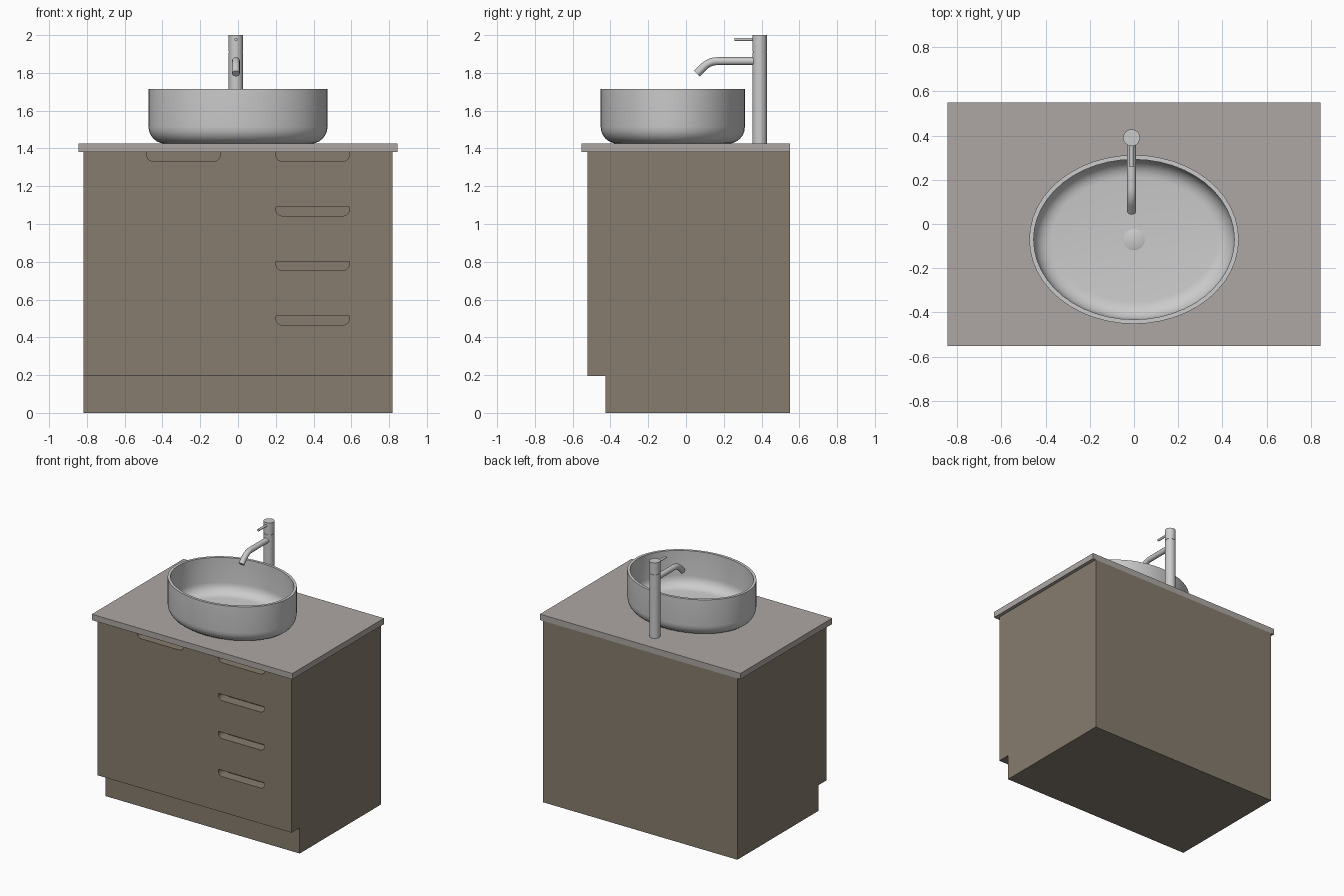
import bpy, bmesh, math
from mathutils import Vector, Matrix

if "Cube" in bpy.data.objects:
    bpy.data.objects.remove(bpy.data.objects["Cube"])


def material(name, rgb):
    m = bpy.data.materials.new(name)
    m.diffuse_color = (*rgb, 1)
    m.use_nodes = True
    m.node_tree.nodes["Principled BSDF"].inputs["Base Color"].default_value = m.diffuse_color
    return m


def finish(bm, name, mat=None, smooth=False):
    bmesh.ops.recalc_face_normals(bm, faces=bm.faces)
    me = bpy.data.meshes.new(name)
    bm.to_mesh(me)
    bm.free()
    ob = bpy.data.objects.new(name, me)
    bpy.context.collection.objects.link(ob)
    if mat:
        me.materials.append(mat)
    if smooth:
        activate(ob)
        bpy.ops.object.shade_smooth_by_angle(angle=math.radians(35))
    return ob


def activate(ob):
    bpy.ops.object.select_all(action='DESELECT')
    ob.select_set(True)
    bpy.context.view_layer.objects.active = ob


def prism(name, points, offset, mat=None):
    """Extrude a closed outline of 3D points along offset."""
    bm = bmesh.new()
    face = bm.faces.new([bm.verts.new(p) for p in points])
    new = bmesh.ops.extrude_face_region(bm, geom=[face])['geom']
    bmesh.ops.translate(bm, vec=Vector(offset),
                        verts=[v for v in new if isinstance(v, bmesh.types.BMVert)])
    return finish(bm, name, mat)


def lathe(name, centre, rx, ry, profile, sides):
    """Elliptical lathe; profile is (inset from the outer edge, z), None = centre."""
    bm = bmesh.new()
    rings = []
    for inset, z in profile:
        if inset is None:
            rings.append([bm.verts.new((centre[0], centre[1], z))])
            continue
        rings.append([bm.verts.new((centre[0] + (rx - inset) * math.cos(a),
                                    centre[1] + (ry - inset) * math.sin(a), z))
                      for a in (2 * math.pi * i / sides for i in range(sides))])
    for a, b in zip(rings, rings[1:]):
        for i in range(sides):
            j = (i + 1) % sides
            if len(a) == 1:
                bm.faces.new((a[0], b[j], b[i]))
            elif len(b) == 1:
                bm.faces.new((a[i], a[j], b[0]))
            else:
                bm.faces.new((a[i], a[j], b[j], b[i]))
    return finish(bm, name, smooth=True)


def tube(name, path, radius):
    """Round capped bar along a list of points."""
    cu = bpy.data.curves.new(name, 'CURVE')
    cu.dimensions = '3D'
    cu.bevel_depth = radius
    cu.bevel_resolution = 4
    cu.use_fill_caps = True
    sp = cu.splines.new('POLY')
    sp.points.add(len(path) - 1)
    for p, co in zip(sp.points, path):
        p.co = (*co, 1)
    ob = bpy.data.objects.new(name, cu)
    bpy.context.collection.objects.link(ob)
    activate(ob)
    bpy.ops.object.convert(target='MESH')
    bpy.ops.object.shade_smooth_by_angle(angle=math.radians(35))


wood = material("wood", (0.24, 0.20, 0.155))
stone = material("stone", (0.42, 0.39, 0.37))

# Cabinet with recessed toe kick
side = [(-0.426, 0), (0.55, 0), (0.55, 1.38), (-0.522, 1.38), (-0.522, 0.195), (-0.426, 0.195)]
cabinet = prism("cabinet", [(-0.818, y, z) for y, z in side], (1.636, 0, 0), wood)

# Finger pulls cut into the front: flat top, rounded lower corners
W, H, R = 0.39, 0.048, 0.035
for cx, top, extra in ((-0.288, 1.38, 0.02), (0.395, 1.38, 0.02),
                       (0.395, 1.091, 0), (0.395, 0.802, 0), (0.395, 0.513, 0)):
    right = [(W / 2 - R + R * math.cos(a), top - H + R - R * math.sin(a))
             for a in (math.pi / 2 * i / 6 for i in range(7))]
    outline = [(W / 2, top + extra)] + right
    outline += [(-x, z) for x, z in reversed(outline)]
    cutter = prism("pull_cutter", [(cx + x, -0.6, z) for x, z in outline], (0, 0.158, 0))
    cutter.hide_render = True
    mod = cabinet.modifiers.new("pull", 'BOOLEAN')
    mod.operation = 'DIFFERENCE'
    mod.solver = 'EXACT'
    mod.object = cutter
    activate(cabinet)
    bpy.ops.object.modifier_apply(modifier=mod.name)
    bpy.data.objects.remove(cutter)

# Countertop
prism("countertop", [(-0.844, -0.552, 1.38), (0.844, -0.552, 1.38),
                     (0.844, 0.55, 1.38), (-0.844, 0.55, 1.38)], (0, 0, 0.045), stone)

# Oval vessel basin: outer wall, rim, inner wall, floor
arc = [math.pi / 2 * i / 6 for i in range(7)]
outer = [(0.09 - 0.09 * math.sin(a), 1.515 - 0.09 * math.cos(a)) for a in arc]
inner = [(0.10 - 0.08 * math.cos(a), 1.525 - 0.08 * math.sin(a)) for a in arc]
lathe("basin", (0, -0.07), 0.474, 0.382,
      [(None, 1.425)] + outer + [(0, 1.715), (0.02, 1.715)] + inner + [(None, 1.443)], 48)
lathe("drain", (0, -0.07), 0.048, 0.048,
      [(None, 1.44), (0, 1.44), (0, 1.448), (0.004, 1.45), (None, 1.45)], 32)

# Tap: column with a seam below the cap, bent spout and lever
TX, TY = -0.011, 0.39
lathe("tap_column", (TX, TY), 0.038, 0.038,
      [(None, 1.425), (0, 1.425), (0, 1.908), (0.003, 1.908), (0.003, 1.912),
       (0, 1.912), (0, 2.0), (None, 2.0)], 32)
bend_r = 0.1
bend = [(TX, 0.165 - bend_r * math.sin(a), 1.862 - bend_r * (1 - math.cos(a)))
        for a in (math.pi / 4 * i / 6 for i in range(7))]
tube("tap_spout", [(TX, TY, 1.862)] + bend + [(TX, 0.057, 1.796)], 0.021)
tube("tap_lever", [(TX, TY, 1.977), (TX, 0.258, 1.977)], 0.009)
